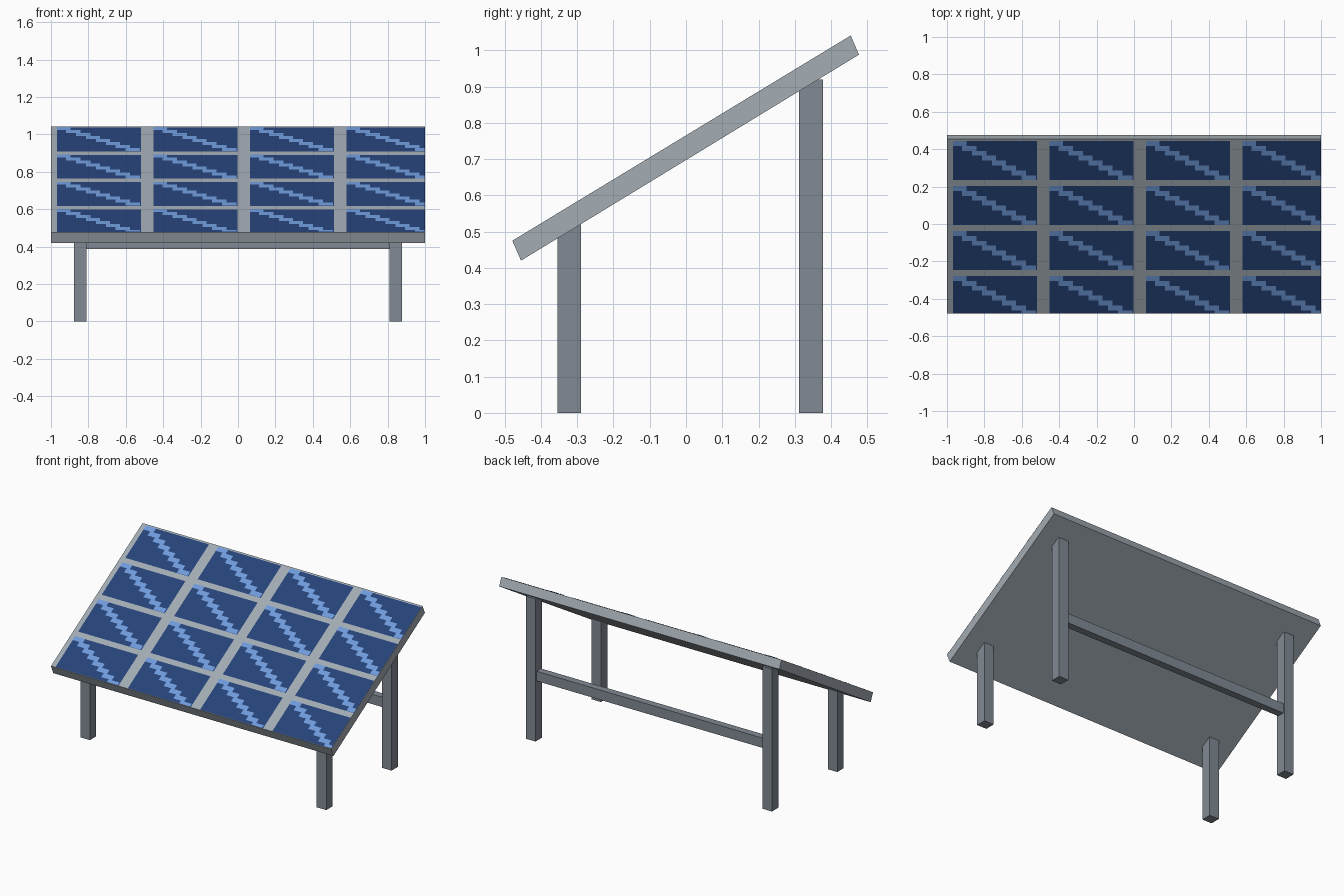
import bpy

if "Cube" in bpy.data.objects:
    bpy.data.objects.remove(bpy.data.objects["Cube"])


def srgb(r, g, b):
    def f(c):
        c /= 255
        return c / 12.92 if c <= 0.04045 else ((c + 0.055) / 1.055) ** 2.4
    return (f(r), f(g), f(b), 1)


def material(name, rgb):
    m = bpy.data.materials.new(name)
    m.diffuse_color = srgb(*rgb)
    m.use_nodes = True
    m.node_tree.nodes["Principled BSDF"].inputs["Base Color"].default_value = m.diffuse_color
    return m


FRAME = material("panel grey", (163, 172, 180))
LEG = material("leg grey", (130, 138, 148))
CELL = material("cell blue", (37, 66, 120))
GLINT = material("glint blue", (112, 155, 220))


def mesh_object(name, verts, faces, mat):
    me = bpy.data.meshes.new(name)
    me.from_pydata(verts, [], faces)
    me.materials.append(mat)
    ob = bpy.data.objects.new(name, me)
    bpy.context.collection.objects.link(ob)
    return ob


BOX = [(0, 1, 2, 3), (7, 6, 5, 4), (0, 4, 5, 1), (1, 5, 6, 2), (2, 6, 7, 3), (3, 7, 4, 0)]


def prism(name, profile, x0, x1, mat):
    """Extrude a clockwise (y, z) quad along x."""
    verts = [(x, y, z) for x in (x1, x0) for y, z in reversed(profile)]
    return mesh_object(name, verts, BOX, mat)


def box(name, x, y, z, mat):
    profile = [(y[0], z[0]), (y[0], z[1]), (y[1], z[1]), (y[1], z[0])]
    return prism(name, profile, x[0], x[1], mat)


# Tilted panel slab
Y0, Z0, Y1, Z1 = -0.479, 0.475, 0.4545, 1.041
prism("panel", [(-0.455, 0.42), (Y0, Z0), (Y1, Z1), (0.477, 0.988)], -1, 1, FRAME)


def plates(name, rects, lift, mat):
    """Flat faces lying just above the panel's upper surface."""
    verts, faces = [], []
    for x0, x1, y0, y1 in rects:
        x1, y0 = min(x1, 0.999), max(y0, Y0 + 0.001)
        if x1 <= x0 or y1 <= y0:
            continue
        n = len(verts)
        for x, y in ((x0, y0), (x1, y0), (x1, y1), (x0, y1)):
            verts.append((x, y, Z0 + (y - Y0) * (Z1 - Z0) / (Y1 - Y0) + lift))
        faces.append((n, n + 1, n + 2, n + 3))
    mesh_object(name, verts, faces, mat)


# Cells in a 4 x 4 grid, with a stepped diagonal glint across each
W, H, STEPS = 0.45, 0.21, 8
cells, glints = [], []
for col in range(4):
    for row in range(4):
        x, y = -0.968 + 0.516 * col, 0.444 - 0.2406 * row
        cells.append((x, x + W, y - H, y))
        for i in range(STEPS):
            u0 = max(0, 0.118 * i - 0.01)
            u1 = min(1, 0.118 * i + 0.16)
            glints.append((x + u0 * W, x + u1 * W,
                           y - H * (i + 1) / STEPS, y - H * i / STEPS))
plates("solar_cells", cells, 0.002, CELL)
plates("cell_glints", glints, 0.004, GLINT)

# Legs and rear crossbar
for side, x in (("left", (-0.878, -0.81)), ("right", (0.81, 0.878))):
    box("front_leg_" + side, x, (-0.354, -0.289), (0, 0.519), LEG)
    box("back_leg_" + side, x, (0.312, 0.378), (0, 0.92), LEG)
box("crossbar", (-0.81, 0.81), (0.322, 0.368), (0.387, 0.45), LEG)
